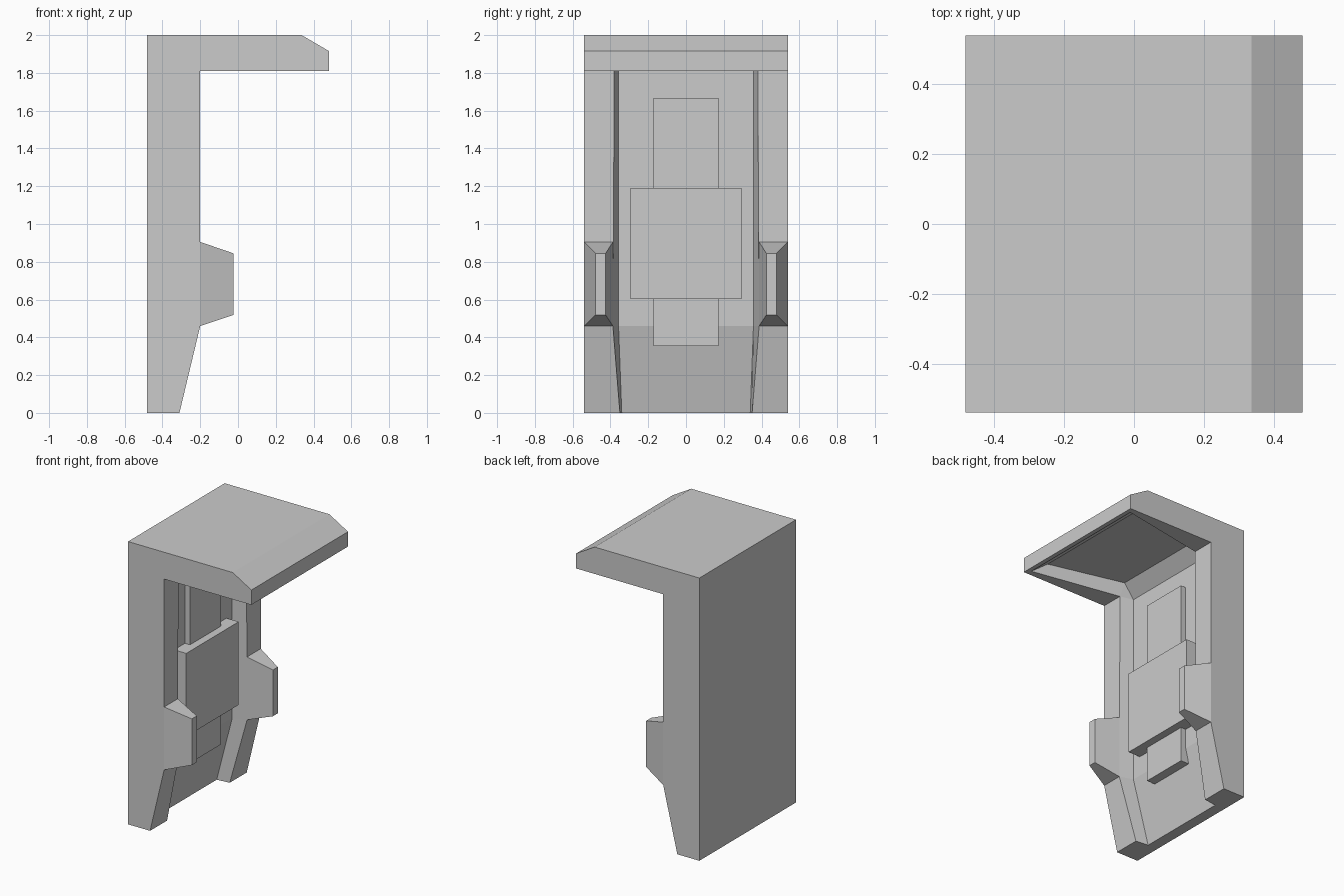
import bpy, bmesh

if "Cube" in bpy.data.objects:
    bpy.data.objects.remove(bpy.data.objects["Cube"])

W = 0.54  # half width of the shell


def finish(bm, name):
    bmesh.ops.remove_doubles(bm, verts=bm.verts[:], dist=1e-4)
    bmesh.ops.recalc_face_normals(bm, faces=bm.faces[:])
    mesh = bpy.data.meshes.new(name)
    bm.to_mesh(mesh)
    bm.free()
    obj = bpy.data.objects.new(name, mesh)
    bpy.context.collection.objects.link(obj)
    return obj


def box(name, x0, x1, y, z0, z1):
    bm = bmesh.new()
    bmesh.ops.create_cube(bm, size=1)
    for v in bm.verts:
        v.co = ((x0 + x1) / 2 + v.co.x * (x1 - x0), v.co.y * 2 * y,
                (z0 + z1) / 2 + v.co.z * (z1 - z0))
    return finish(bm, name)


# Booth shell: sections run up the front and out under the hood.
# Each section: outer (x, z), recess rim (x, z, y), recess floor (x, z, y)
sections = [
    ((-0.31, 0), (-0.31, 0, 0.35), (-0.405, 0, 0.34)),
    ((-0.2, 0.46), (-0.2, 0.46, 0.387), (-0.295, 0.46, 0.357)),
    ((-0.2, 1.81), (-0.2, 1.81, 0.38), (-0.295, 1.81, 0.357)),
    ((-0.2, 1.81), (-0.2, 1.81, 0.38), (-0.21, 1.9, 0.345)),
    ((0.4825, 1.81), (0.452, 1.81, 0.5), (0.33, 1.9, 0.48)),
]
back = [(0.4825, 1.915), (0.337, 2), (-0.4825, 2), (-0.4825, 0)]

bm = bmesh.new()
rows = []
for (ox, oz), (rx, rz, ry), (fx, fz, fy) in sections:
    half = [(ox, W, oz), (rx, ry, rz), (fx, fy, fz)]
    pts = half + [(x, -y, z) for x, y, z in reversed(half)]
    rows.append([bm.verts.new(p) for p in pts])
for a, b in zip(rows, rows[1:]):
    for i in range(5):
        bm.faces.new((a[i], a[i + 1], b[i + 1], b[i]))

# Hood lip: recess end slope and front rim
e = rows[-1]
bm.faces.new((e[1], e[2], e[3], e[4]))
bm.faces.new((e[0], e[1], e[4], e[5]))

# Outer skin: front edge, bevel, top, back, base and side walls
skin = [(bm.verts.new((x, W, z)), bm.verts.new((x, -W, z))) for x, z in back]
chain = [(e[0], e[5])] + skin
for a, b in zip(chain, chain[1:]):
    bm.faces.new((a[0], b[0], b[1], a[1]))
bm.faces.new([skin[-1][0]] + rows[0] + [skin[-1][1]])
outline = [r for i, r in enumerate(rows) if i != 3]
for side, col in ((0, 0), (1, 5)):
    bm.faces.new([r[col] for r in outline] + [s[side] for s in skin])
finish(bm, "booth_shell")

# Side handles: tapered blocks on both posts
for side, name in ((-1, "left_handle"), (1, "right_handle")):
    bm = bmesh.new()
    loops = []
    for x, y0, y1, z0, z1 in ((-0.22, 0.387, W, 0.46, 0.905),
                              (-0.2, 0.387, W, 0.46, 0.905),
                              (-0.025, 0.425, 0.48, 0.518, 0.845)):
        loops.append([bm.verts.new((x, side * y, z)) for y, z in
                      ((y0, z0), (y1, z0), (y1, z1), (y0, z1))])
    for a, b in zip(loops[1:], loops[2:]):
        for i in range(4):
            j = (i + 1) % 4
            bm.faces.new((a[i], a[j], b[j], b[i]))
    bm.faces.new(loops[1])
    bm.faces.new(loops[2])
    bmesh.ops.delete(bm, geom=loops[0], context='VERTS')
    finish(bm, name)

# Centre strip and main panel standing off the recess floor
box("centre_strip", -0.33, -0.255, 0.172, 0.353, 1.668)
box("main_panel", -0.3, -0.2, 0.293, 0.602, 1.19)
